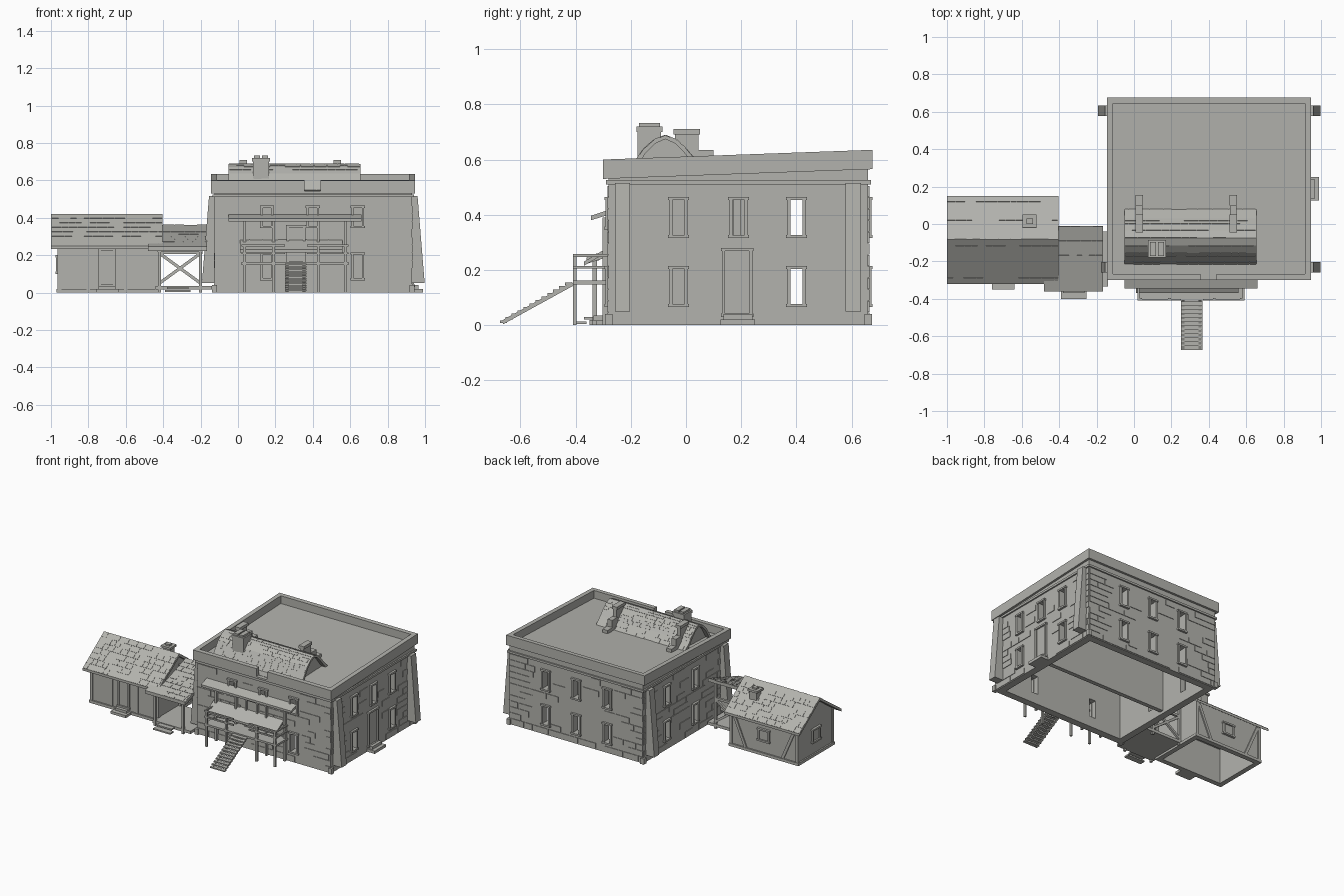
import bpy, bmesh, random
from mathutils import Matrix, Vector

random.seed(4)
if "Cube" in bpy.data.objects:
    bpy.data.objects.remove(bpy.data.objects["Cube"])

stone = bpy.data.materials.new("warm grey")
stone.use_nodes = True
stone.diffuse_color = (0.45, 0.45, 0.42, 1)
stone.node_tree.nodes["Principled BSDF"].inputs["Base Color"].default_value = stone.diffuse_color


def finish(name, bm):
    bmesh.ops.recalc_face_normals(bm, faces=bm.faces)
    mesh = bpy.data.meshes.new(name)
    bm.to_mesh(mesh)
    bm.free()
    mesh.materials.append(stone)
    ob = bpy.data.objects.new(name, mesh)
    bpy.context.collection.objects.link(ob)
    return ob


def add_box(bm, x0, x1, y0, y1, z0, z1):
    size = Matrix.Diagonal((x1 - x0, y1 - y0, z1 - z0, 1))
    mid = Matrix.Translation(((x0 + x1) / 2, (y0 + y1) / 2, (z0 + z1) / 2))
    return bmesh.ops.create_cube(bm, size=1, matrix=mid @ size)["verts"]


def boxes(name, *items):
    bm = bmesh.new()
    for item in items:
        add_box(bm, *item)
    return finish(name, bm)


def beams(name, width, *pairs):
    bm = bmesh.new()
    for a, b in pairs:
        a, b = Vector(a), Vector(b)
        turn = (b - a).to_track_quat("Z", "Y").to_matrix().to_4x4()
        size = Matrix.Diagonal((width, width, (b - a).length, 1))
        bmesh.ops.create_cube(bm, size=1, matrix=Matrix.Translation((a + b) / 2) @ turn @ size)
    return finish(name, bm)


def prism(name, profile, x0, x1):
    """Extrude a (y, z) outline along x."""
    bm = bmesh.new()
    face = bm.faces.new([bm.verts.new((x0, y, z)) for y, z in profile])
    out = bmesh.ops.extrude_face_region(bm, geom=[face])["geom"]
    bmesh.ops.translate(bm, vec=(x1 - x0, 0, 0), verts=[v for v in out if isinstance(v, bmesh.types.BMVert)])
    return finish(name, bm)


def cut(ob, *items):
    """Subtract boxes one after another, then bake the result."""
    cutters = []
    for item in items:
        c = boxes("cutter", item)
        c.hide_render = True
        cutters.append(c)
        mod = ob.modifiers.new("cut", "BOOLEAN")
        mod.object, mod.operation, mod.solver = c, "DIFFERENCE", "EXACT"
    bpy.context.view_layer.update()
    baked = bpy.data.meshes.new_from_object(ob.evaluated_get(bpy.context.evaluated_depsgraph_get()))
    ob.modifiers.clear()
    ob.data = baked
    for c in cutters:
        bpy.data.objects.remove(c)


def slope_back(ob, above):
    for v in ob.data.vertices:
        if v.co.z > above:
            v.co.z += 0.036 * (v.co.y + 0.3)


def slab(axis, plane, t, u0, u1, z0, z1):
    near = (plane - t, plane + t)
    return (*near, u0, u1, z0, z1) if axis == "x" else (u0, u1, *near, z0, z1)


def frame(name, axis, plane, c, z0, z1, half, panel=False):
    """Window or door surround, with a mullion or a closed leaf."""
    t, w = 0.012, 0.012
    parts = [slab(axis, plane, t, c - half, c - half + w, z0, z1),
             slab(axis, plane, t, c + half - w, c + half, z0, z1),
             slab(axis, plane, t + 0.003, c - half - 0.004, c + half + 0.004, z1 - w, z1),
             slab(axis, plane, t + 0.003, c - half - 0.004, c + half + 0.004, z0, z0 + w)]
    if panel:
        parts.append(slab(axis, plane, 0.004, c - half, c + half, z0, z1))
    boxes(name, *parts)


def tiles(name, origin, u, v, span, rise, row, length, t, holes=()):
    """Staggered courses of thin blocks on a plane, leaving openings clear."""
    u, v, origin = Vector(u), Vector(v).normalized(), Vector(origin)
    n = u.cross(v)
    basis = Matrix((u, v, n)).transposed().to_4x4()
    bm = bmesh.new()
    h = rise[0]
    while h + row <= rise[1] + 0.001:
        a = span[0] + 0.003
        while a < span[1] - 0.01:
            b = min(a + length * random.uniform(0.6, 1.5), span[1])
            clear = all(b < c - r or a > c + r or h + row < z0 or h > z1 for c, r, z0, z1 in holes)
            if clear and random.random() < 0.75:
                mid = origin + u * (a + b) / 2 + v * (h + row / 2)
                size = Matrix.Diagonal((b - a - 0.003, row - 0.003, 2 * t, 1))
                bmesh.ops.create_cube(bm, size=1, matrix=Matrix.Translation(mid) @ basis @ size)
            a = b
        h += row
    finish(name, bm)


# Main block: hollow walls with openings
L, R, F, B = -0.125, 0.93, -0.28, 0.66
LOW, HIGH = (0.065, 0.215), (0.315, 0.465)
COLS = (0.155, 0.4, 0.64)
openings = {
    "front": [(c, 0.034, 0.345, 0.465) for c in COLS]
             + [(c, 0.034, *LOW) for c in (COLS[0], COLS[2])],
    "back": [(c, 0.034, *z) for c in COLS for z in (LOW, HIGH)],
    "right": [(c, 0.034, *HIGH) for c in (-0.027, 0.19, 0.4)]
             + [(c, 0.034, *LOW) for c in (-0.027, 0.4)],
    "left": [(c, 0.034, *z) for c in (0.08, 0.4) for z in (LOW, HIGH)],
}
planes = {"front": ("y", F), "back": ("y", B), "right": ("x", R), "left": ("x", L)}
walls = boxes("main_walls", (L, R, F, B, 0, 0.535))
holes = [(L + 0.05, R - 0.05, F + 0.05, B - 0.05, -0.1, 0.52)]
for side, items in openings.items():
    axis, plane = planes[side]
    for c, r, z0, z1 in items:
        holes.append(slab(axis, plane, 0.08, c - r + 0.008, c + r - 0.008, z0 + 0.01, z1 - 0.01))
        frame(side + "_window", axis, plane, c, z0, z1, r)
cut(walls, *holes)
slope_back(walls, 0.53)
boxes("inner_partition", (L + 0.05, R - 0.05, 0.17, 0.2, 0.02, 0.52))

# Doors of the main block
frame("side_door", "x", R, 0.185, 0.03, 0.28, 0.055, True)
frame("balcony_door", "y", F, 0.31, 0.155, 0.36, 0.05, True)
boxes("side_door_steps", (R, 0.99, 0.125, 0.25, 0, 0.02), (R, 0.965, 0.135, 0.24, 0.02, 0.04))

# Stone facing
door = {"front": (0.31, 0.055, 0.15, 0.37), "right": (0.185, 0.06, 0, 0.29)}
faces = {"front": ((0, F, 0), (1, 0, 0), (L, R)), "back": ((0, B, 0), (-1, 0, 0), (-R, -L)),
         "right": ((R, 0, 0), (0, 1, 0), (F, B)), "left": ((L, 0, 0), (0, -1, 0), (-B, -F))}
for side, (origin, u, span) in faces.items():
    sign = u[0] + u[1]
    gaps = [(sign * c, r + 0.004, z0, z1) for c, r, z0, z1 in openings[side]]
    if side in door:
        gaps.append(door[side])
    tiles(side + "_stones", origin, u, (0, 0, 1), span, (0.005, 0.505), 0.0417, 0.11, 0.004, gaps)

# Cornice, sloping parapet and roof deck
boxes("cornice", (L - 0.01, R + 0.01, F - 0.01, B + 0.01, 0.51, 0.525))
cut(bpy.data.objects["cornice"], (L + 0.03, R - 0.03, F + 0.03, B - 0.03, 0.4, 0.6))
parapet = boxes("parapet", (-0.145, 0.945, -0.3, 0.675, 0.53, 0.6))
cut(parapet, (-0.113, 0.913, -0.268, 0.643, 0.5, 0.7), (0.355, 0.44, -0.35, -0.2, 0.543, 0.7))
slope_back(parapet, 0)
deck = boxes("roof_deck", (-0.12, 0.92, -0.275, 0.65, 0.525, 0.545))
slope_back(deck, 0)

# Corner blocks and leaning buttresses
bm = bmesh.new()
for x in (L, R):
    for y in (F, B):
        add_box(bm, x - 0.014, x + 0.014, y - 0.014, y + 0.014, 0, 0.04)
finish("corner_blocks", bm)
for x, out in ((L, -1), (R, 1)):
    for y in (-0.23, 0.605):
        bm = bmesh.new()
        for v in add_box(bm, 0, 1, y - 0.028, y + 0.028, 0.05, 0.515):
            reach = 0.03 if v.co.z > 0.3 else 0.068
            v.co.x = x + out * (reach if v.co.x > 0.5 else -0.01)
        finish("buttress", bm)

# Vaulted roof light with flues
arch = [(-0.22, 0.54), (-0.18, 0.6), (-0.155, 0.637), (-0.115, 0.672), (-0.075, 0.688),
        (-0.035, 0.672), (0, 0.64), (0.03, 0.605), (0.085, 0.55)]
inner = [(y * 0.9 - 0.0075, z - 0.014) for y, z in arch]
prism("vault_shell", arch + inner[::-1], -0.05, 0.655)
prism("vault_body", inner, -0.02, 0.625)
for i, ((y0, z0), (y1, z1)) in enumerate(zip(arch, arch[1:])):
    run = Vector((0, y1 - y0, z1 - z0))
    tiles("vault_shingles", (0, y0, z0), (1, 0, 0), run, (-0.05, 0.655), (0, run.length),
          run.length / 2, 0.06, 0.002) if i < 4 else tiles(
          "vault_shingles", (0, y1, z1), (-1, 0, 0), -run, (-0.655, 0.05), (0, run.length),
          run.length / 2, 0.06, 0.002)
boxes("front_chimney", (0.08, 0.165, -0.175, -0.09, 0.54, 0.715), (0.075, 0.17, -0.18, -0.085, 0.7, 0.72),
      (0.085, 0.118, -0.17, -0.095, 0.72, 0.733), (0.127, 0.16, -0.17, -0.095, 0.72, 0.733))
for x in (0.027, 0.53):
    boxes("rear_flue", (x - 0.014, x + 0.014, -0.04, 0.045, 0.56, 0.7), (x - 0.02, x + 0.02, -0.045, 0.05, 0.69, 0.71),
          (x - 0.018, x + 0.018, 0.04, 0.1, 0.55, 0.635), (x - 0.02, x + 0.02, 0.1, 0.155, 0.55, 0.585))

# Balcony, stair and awnings
boxes("balcony_deck", (0.02, 0.59, -0.41, F, 0.148, 0.162))
posts = (0.035, 0.19, 0.43, 0.575)
bm = bmesh.new()
for x in posts:
    add_box(bm, x - 0.007, x + 0.007, -0.41, -0.396, 0, 0.255)
    add_box(bm, x - 0.007, x + 0.007, -0.302, F, 0, 0.39)
finish("balcony_posts", bm)
bm = bmesh.new()
for z in (0.205, 0.247):
    for x0, x1 in ((0.02, 0.25), (0.37, 0.59)):
        add_box(bm, x0, x1, -0.41, -0.4, z, z + 0.01)
    for x in (0.02, 0.58):
        add_box(bm, x, x + 0.01, -0.41, F, z, z + 0.01)
finish("balcony_rails", bm)
prism("upper_awning", [(-0.345, 0.38), (F, 0.4), (F, 0.418), (-0.345, 0.396)], -0.05, 0.66)
prism("lower_awning", [(-0.37, 0.215), (F, 0.268), (F, 0.283), (-0.37, 0.23)], 0.01, 0.56)
bm = bmesh.new()
for i in range(12):
    y, z = -0.42 - 0.0215 * i, 0.15 - 0.0125 * i
    add_box(bm, 0.25, 0.365, y - 0.018, y + 0.008, z - 0.004, z + 0.004)
finish("stair_treads", bm)
beams("stair_stringers", 0.014, *[((x, -0.41, 0.15), (x, -0.665, 0.01)) for x in (0.262, 0.353)])

# Annex: gabled shell, roof, timbers and openings
gable = [(-0.28, 0), (-0.28, 0.262), (-0.08, 0.4), (0.11, 0.262), (0.11, 0)]
cut(prism("annex_walls", gable, -0.96, -0.43), (-0.935, -0.455, -0.255, 0.085, -0.1, 0.25))
prism("annex_roof", [(-0.32, 0.25), (-0.08, 0.42), (0.15, 0.25), (0.15, 0.232), (-0.08, 0.4), (-0.32, 0.232)], -1, -0.405)
tiles("annex_front_shingles", (0, -0.32, 0.25), (1, 0, 0), (0, 0.24, 0.17), (-1, -0.405), (0, 0.294), 0.042, 0.05, 0.002)
tiles("annex_back_shingles", (0, 0.15, 0.25), (-1, 0, 0), (0, -0.23, 0.17), (0.405, 1), (0, 0.286), 0.041, 0.05, 0.002)
boxes("annex_sill", *[(-0.97, -0.42, y - 0.01, y + 0.01, 0, 0.02) for y in (-0.28, 0.11)],
      *[(x - 0.01, x + 0.01, -0.28, 0.11, 0, 0.02) for x in (-0.96, -0.43)])
beams("annex_timbers", 0.02, *[((x, y, 0), (x, y, 0.26)) for x in (-0.955, -0.435) for y in (-0.278, 0.108)],
      *[((x, 0.108, 0.02), (x + d, 0.108, 0.25)) for x, d in ((-0.84, -0.1), (-0.55, 0.1))],
      *[((x, y, 0.24), (x, y, 0.02)) for x in (-0.8, -0.6) for y in (-0.275,)])
frame("annex_door", "y", -0.282, -0.7, 0.035, 0.235, 0.045, True)
frame("annex_back_window", "y", 0.112, -0.695, 0.1, 0.19, 0.045, True)
frame("annex_side_window", "x", -0.962, -0.085, 0.1, 0.2, 0.045, True)
boxes("annex_steps", (-0.76, -0.64, -0.35, F, 0, 0.018), (-0.745, -0.655, -0.32, F, 0.018, 0.035))
boxes("annex_chimney", (-0.585, -0.53, -0.01, 0.04, 0.3, 0.395), (-0.595, -0.52, -0.02, 0.05, 0.39, 0.405),
      (-0.575, -0.54, 0, 0.03, 0.4, 0.416))

# Covered passage between the buildings
prism("passage_roof", [(-0.36, 0.222), (-0.36, 0.245), (-0.01, 0.362), (-0.01, 0.34)], -0.405, -0.165)
prism("passage_roof_eave", [(-0.36, 0.222), (-0.36, 0.245), (-0.3, 0.265), (-0.3, 0.242)], -0.48, -0.405)
tiles("passage_shingles", (0, -0.36, 0.245), (1, 0, 0), (0, 0.35, 0.117), (-0.405, -0.165), (0, 0.369), 0.041, 0.05, 0.002)
boxes("passage_floor", (-0.44, -0.14, -0.335, -0.04, 0.015, 0.035))
beams("passage_frame", 0.016, *[((x, y, 0), (x, y, z)) for x in (-0.42, -0.2) for y, z in ((-0.33, 0.235), (-0.05, 0.33))],
      ((-0.43, -0.05, 0.215), (-0.19, -0.05, 0.215)), ((-0.43, -0.33, 0.225), (-0.19, -0.33, 0.225)),
      ((-0.42, -0.05, 0.05), (-0.2, -0.05, 0.21)), ((-0.2, -0.05, 0.05), (-0.42, -0.05, 0.21)))
boxes("passage_steps", (-0.39, -0.255, -0.4, -0.36, 0.004, 0.014), (-0.38, -0.265, -0.37, -0.33, 0.02, 0.03))
